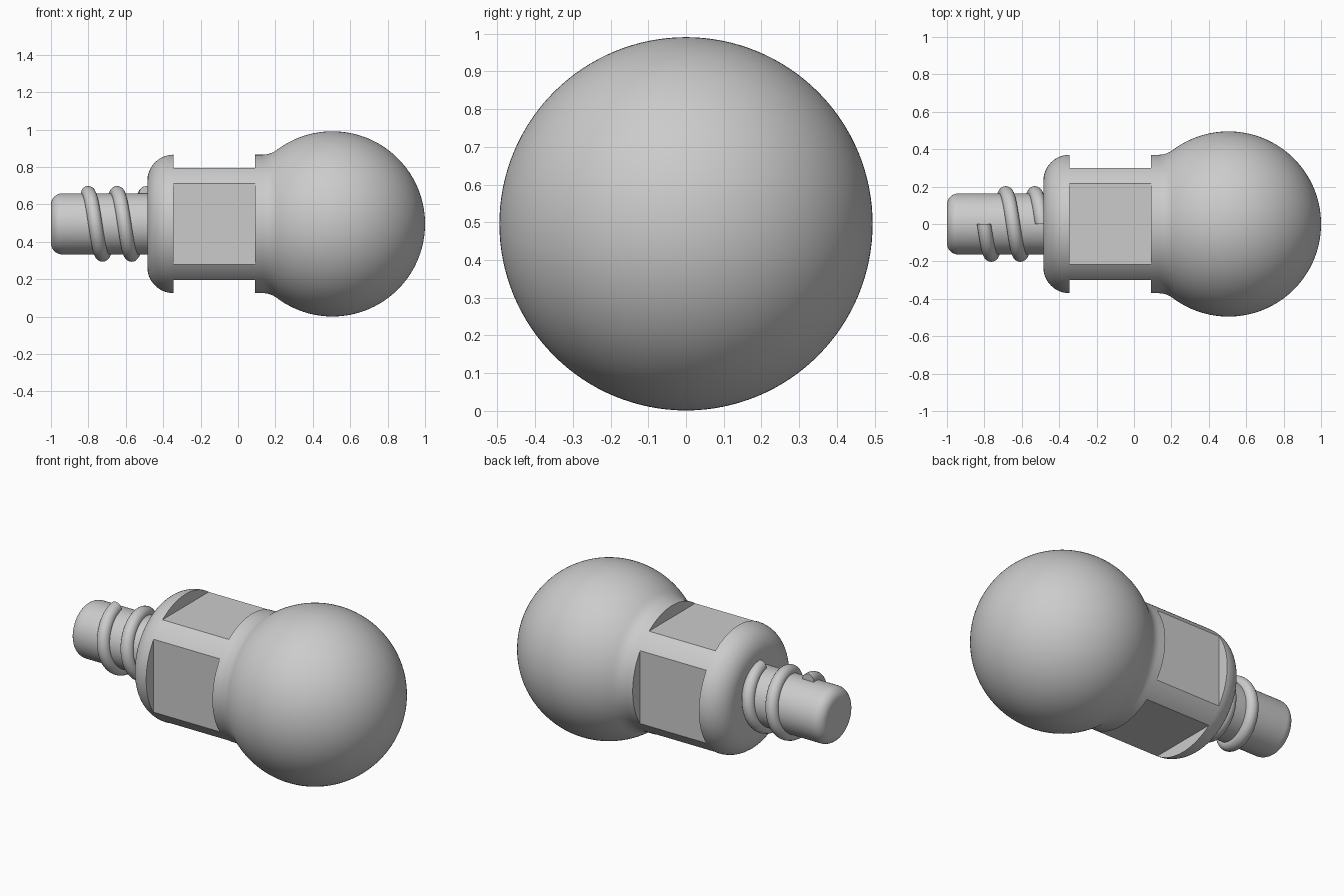
import bpy, bmesh
from math import sin, cos, pi, radians, atan2
from mathutils import Vector

if "Cube" in bpy.data.objects:
    bpy.data.objects.remove(bpy.data.objects["Cube"])

ZC = 0.496                      # height of the long axis
SEGS = 128


def new_object(name, bm):
    bmesh.ops.recalc_face_normals(bm, faces=bm.faces[:])
    mesh = bpy.data.meshes.new(name)
    bm.to_mesh(mesh)
    bm.free()
    obj = bpy.data.objects.new(name, mesh)
    bpy.context.collection.objects.link(obj)
    return obj


def activate(obj):
    bpy.ops.object.select_all(action='DESELECT')
    obj.select_set(True)
    bpy.context.view_layer.objects.active = obj


def smooth(obj):
    activate(obj)
    bpy.ops.object.shade_smooth_by_angle(angle=radians(30))


def arc(cx, cr, rad, a0, a1, n):
    """Points (x, radius) along an arc in the profile plane."""
    return [(cx + rad * cos(a0 + (a1 - a0) * i / n),
             cr + rad * sin(a0 + (a1 - a0) * i / n)) for i in range(n + 1)]


def lathe(name, profile):
    """Revolve an (x, radius) profile around the long axis."""
    bm = bmesh.new()
    rings = []
    for x, r in profile:
        if r < 1e-5:
            rings.append([bm.verts.new((x, 0, ZC))])
        else:
            rings.append([bm.verts.new((x, r * cos(2 * pi * k / SEGS), ZC + r * sin(2 * pi * k / SEGS)))
                          for k in range(SEGS)])
    for a, b in zip(rings, rings[1:]):
        for k in range(SEGS):
            j = (k + 1) % SEGS
            if len(a) == 1:
                bm.faces.new((a[0], b[k], b[j]))
            elif len(b) == 1:
                bm.faces.new((a[k], b[0], a[j]))
            else:
                bm.faces.new((a[k], b[k], b[j], a[j]))
    return new_object(name, bm)


# Ball stud: rounded pin, rounded collar, filleted neck and ball in one profile
BALL_X, BALL_R, BODY_R, FIL_X, FIL_R = 0.505, 0.495, 0.37, 0.13, 0.13
PIN_R, PIN_ROUND = 0.163, 0.06
tangent = atan2(BODY_R + FIL_R, FIL_X - BALL_X)
profile = [(-1, 0)]
profile += arc(-1 + PIN_ROUND, PIN_R - PIN_ROUND, PIN_ROUND, pi, pi / 2, 8)
profile += [(-0.485, PIN_R)]
profile += arc(-0.345, BODY_R - 0.14, 0.14, pi, pi / 2, 14)
profile += arc(FIL_X, BODY_R + FIL_R, FIL_R, -pi / 2, tangent - pi, 8)
profile += arc(BALL_X, 0, BALL_R, tangent, 0, 64)[1:-1]
profile += [(BALL_X + BALL_R, 0)]
stud = lathe("ball_stud", profile)

# Four wrench flats cut into the body
bm = bmesh.new()
X0, X1, FLAT, OUT = -0.344, 0.091, 0.30, 0.50
for dy, dz in ((1, 0), (-1, 0), (0, 1), (0, -1)):
    mid = (FLAT + OUT) / 2
    box = bmesh.ops.create_cube(bm, size=1)["verts"]
    size = Vector((X1 - X0, OUT - FLAT if dy else 0.56, OUT - FLAT if dz else 0.56))
    bmesh.ops.scale(bm, vec=size, verts=box)
    bmesh.ops.translate(bm, vec=((X0 + X1) / 2, dy * mid, ZC + dz * mid), verts=box)
cutter = new_object("flat_cutter", bm)
cutter.hide_render = True
mod = stud.modifiers.new("flats", 'BOOLEAN')
mod.operation = 'DIFFERENCE'
mod.solver = 'EXACT'
mod.object = cutter
activate(stud)
bpy.ops.object.modifier_apply(modifier=mod.name)
bpy.data.objects.remove(cutter)
smooth(stud)

# Thread: round bead wound two turns around the pin
bm = bmesh.new()
STEPS, SIDES, TURNS, PITCH, BEAD, WIND_R = 144, 20, 2, 0.1555, 0.0375, 0.165
rings = []
for i in range(STEPS + 1):
    t = i / STEPS * TURNS
    a = 2 * pi * t
    x = -0.802 + PITCH * t
    ring = []
    for k in range(SIDES):
        b = 2 * pi * k / SIDES
        r = WIND_R + BEAD * sin(b)
        ring.append(bm.verts.new((x + BEAD * cos(b), -r * sin(a), ZC + r * cos(a))))
    rings.append(ring)
for a, b in zip(rings, rings[1:]):
    for k in range(SIDES):
        j = (k + 1) % SIDES
        bm.faces.new((a[k], b[k], b[j], a[j]))
bm.faces.new(rings[0])
bm.faces.new(rings[-1])
smooth(new_object("thread", bm))
